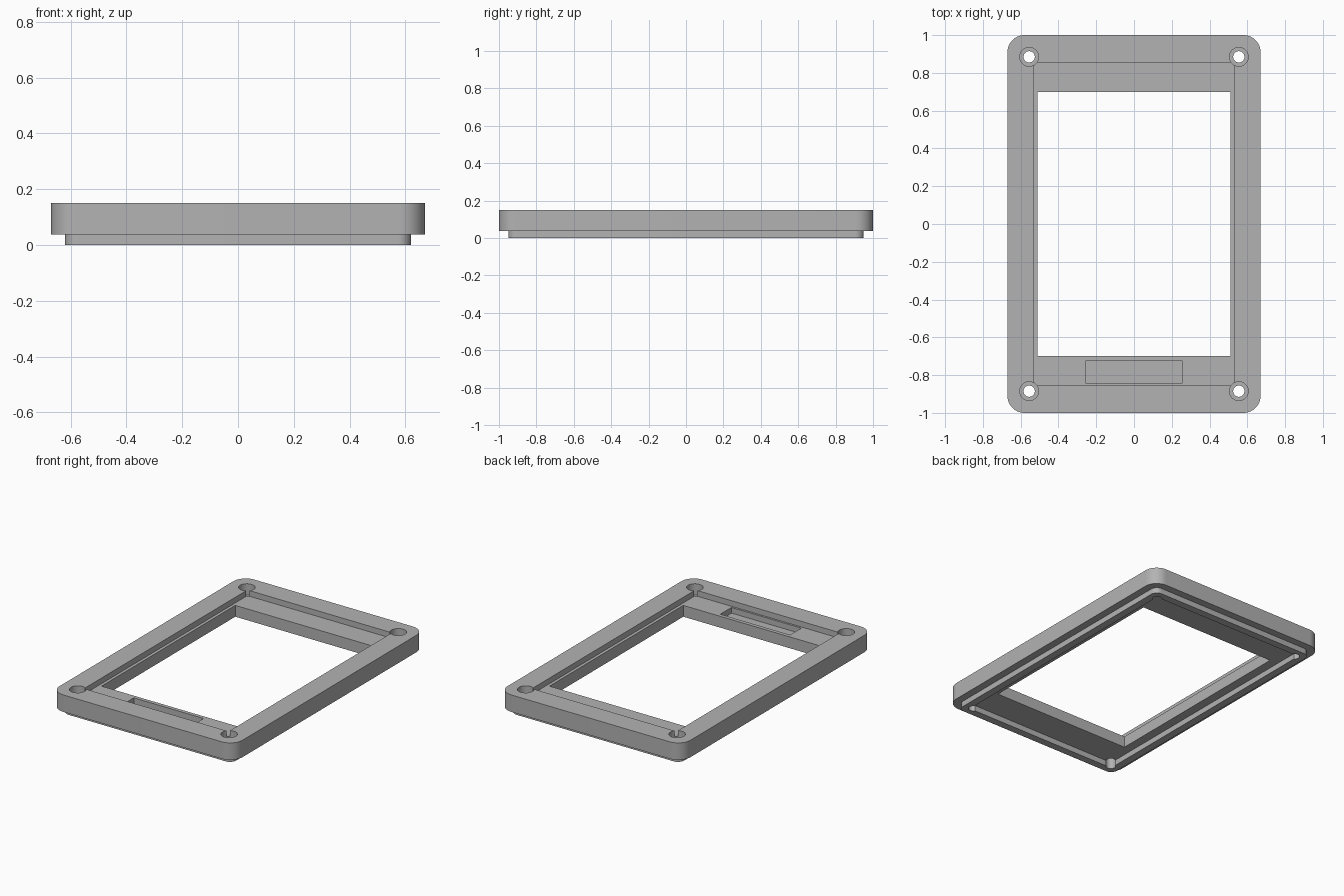
import bpy
import bmesh
import math

if "Cube" in bpy.data.objects:
    bpy.data.objects.remove(bpy.data.objects["Cube"])

Z_LIP, Z_FLOOR, Z_TOP = 0.0375, 0.1125, 0.15   # ledge, pocket floor, top face

grey = bpy.data.materials.new("plain grey")
grey.diffuse_color = (0.45, 0.45, 0.45, 1)
grey.use_nodes = True
grey.node_tree.nodes["Principled BSDF"].inputs["Base Color"].default_value = grey.diffuse_color


def prism(name, outline, z0, z1):
    """Solid made by lifting a flat outline from z0 to z1."""
    bm = bmesh.new()
    face = bm.faces.new([bm.verts.new((x, y, z0)) for x, y in outline])
    top = bmesh.ops.extrude_face_region(bm, geom=[face])["geom"]
    for v in top:
        if isinstance(v, bmesh.types.BMVert):
            v.co.z = z1
    bmesh.ops.recalc_face_normals(bm, faces=bm.faces)
    mesh = bpy.data.meshes.new(name)
    bm.to_mesh(mesh)
    bm.free()
    mesh.materials.append(grey)
    obj = bpy.data.objects.new(name, mesh)
    bpy.context.collection.objects.link(obj)
    return obj


def rect(hx, hy, r=0.0, cy=0.0, steps=10):
    """Rectangle outline with optional rounded corners."""
    if r == 0:
        return [(hx, cy + hy), (-hx, cy + hy), (-hx, cy - hy), (hx, cy - hy)]
    pts = []
    for q, (sx, sy) in enumerate([(1, 1), (-1, 1), (-1, -1), (1, -1)]):
        for i in range(steps + 1):
            a = math.pi / 2 * (q + i / steps)
            pts.append((sx * (hx - r) + r * math.cos(a),
                        cy + sy * (hy - r) + r * math.sin(a)))
    return pts


def circle(x, y, r, n=32):
    return [(x + r * math.cos(2 * math.pi * i / n),
             y + r * math.sin(2 * math.pi * i / n)) for i in range(n)]


def combine(target, tool, operation):
    mod = target.modifiers.new(tool.name, 'BOOLEAN')
    mod.operation, mod.solver, mod.object = operation, 'EXACT', tool
    bpy.context.view_layer.objects.active = target
    bpy.ops.object.modifier_apply(modifier=mod.name)
    bpy.data.objects.remove(tool)


# Rounded frame body with a narrower locating lip below
frame = prism("bezel_frame", rect(0.67, 1.0, 0.09), Z_LIP, Z_TOP)
combine(frame, prism("lip", rect(0.62, 0.95, 0.045), 0, Z_LIP + 0.02), 'UNION')

# Underside recess, top pocket, window and shallow slot
cuts = [
    prism("recess", rect(0.57, 0.90), -0.1, Z_LIP),
    prism("pocket", rect(0.53, 0.855), Z_FLOOR, 0.3),
    prism("window", rect(0.51, 0.70), -0.1, 0.3),
    prism("slot", rect(0.256, 0.0585, cy=-0.7835), 0.075, 0.3),
]
# Screw holes with counterbores in the four corners
for sx in (-1, 1):
    for sy in (-1, 1):
        x, y = sx * 0.555, sy * 0.885
        cuts.append(prism("counterbore", circle(x, y, 0.05), 0.075, 0.3))
        cuts.append(prism("screw_hole", circle(x, y, 0.03), -0.1, 0.3))
for c in cuts:
    combine(frame, c, 'DIFFERENCE')

# Smooth the rounded corners, keep hard edges
bpy.ops.object.select_all(action='DESELECT')
frame.select_set(True)
bpy.context.view_layer.objects.active = frame
bpy.ops.object.shade_smooth_by_angle(angle=math.radians(30))
